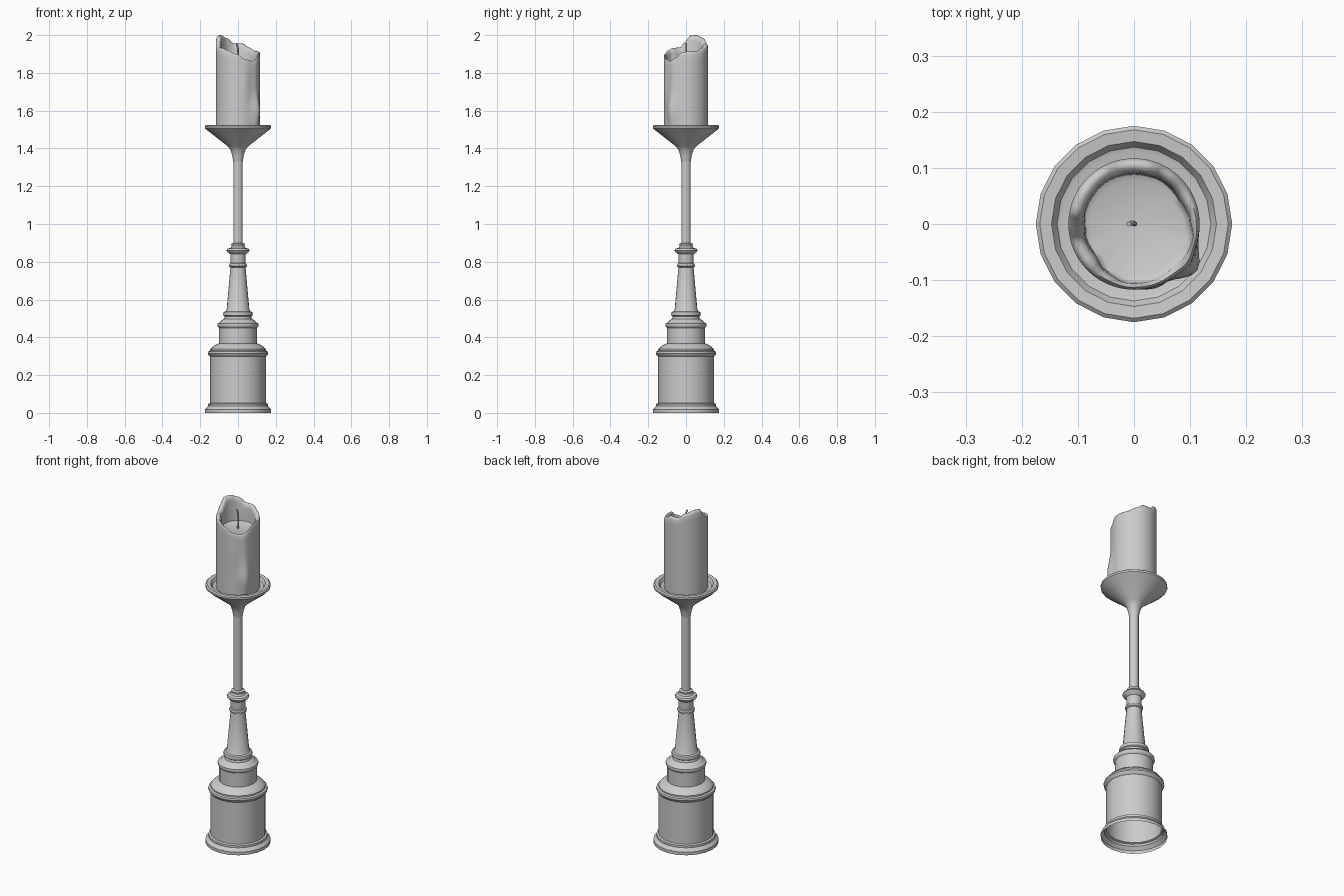
import bpy, bmesh
from math import sin, cos, pi, radians, exp

if "Cube" in bpy.data.objects:
    bpy.data.objects.remove(bpy.data.objects["Cube"])


def make_object(name, rings, cap_end=False, angle=32):
    """Skin a list of closed point rings; optionally close the last one to a point."""
    bm = bmesh.new()
    loops = [[bm.verts.new(p) for p in ring] for ring in rings]
    n = len(loops[0])
    for a, b in zip(loops, loops[1:]):
        for i in range(n):
            j = (i + 1) % n
            bm.faces.new((a[i], a[j], b[j], b[i]))
    if cap_end:
        z = sum(v.co.z for v in loops[-1]) / n
        tip = bm.verts.new((0, 0, z))
        for i in range(n):
            bm.faces.new((loops[-1][i], loops[-1][(i + 1) % n], tip))
    mesh = bpy.data.meshes.new(name)
    bm.to_mesh(mesh)
    bm.free()
    mesh.shade_smooth()
    mesh.set_sharp_from_angle(angle=radians(angle))
    ob = bpy.data.objects.new(name, mesh)
    bpy.context.collection.objects.link(ob)
    return ob


def lathe(name, profile, sides=20, cap_end=False):
    rings = [[(r * cos(2 * pi * i / sides), r * sin(2 * pi * i / sides), z)
              for i in range(sides)] for r, z in profile]
    return make_object(name, rings, cap_end)


# Hollow drum base with mouldings, open underneath
lathe("base", [(.175, 0), (.175, .018), (.168, .026), (.158, .036), (.158, .048),
               (.147, .052), (.147, .298), (.155, .305), (.160, .315), (.158, .325),
               (.147, .329), (.147, .337), (.138, .348), (.120, .360), (.101, .368),
               (.101, .450), (.107, .456), (.110, .465), (.108, .474), (.095, .480),
               (.088, .490), (.073, .498)])

# Tapered column with collars
lathe("column", [(.073, .498), (.070, .510), (.077, .515), (.079, .524), (.076, .534),
                 (.066, .538), (.060, .548), (.040, .770), (.046, .774), (.048, .782),
                 (.045, .790), (.039, .793), (.041, .840), (.054, .850), (.061, .860),
                 (.056, .869), (.040, .874), (.034, .884), (.036, .894), (.025, .900)])

# Slim stem
lathe("stem", [(.025, .90), (.025, 1.33)])

# Drip dish
lathe("dish", [(.025, 1.33), (.030, 1.36), (.039, 1.392), (.055, 1.412), (.165, 1.498),
               (.175, 1.508), (.175, 1.519), (.168, 1.525), (.147, 1.523),
               (.137, 1.507), (.128, 1.504)], cap_end=True)

# Candle: uneven melted rim as angle, rim height, inner radius
RIM = [(0, 1.912, .100), (30, 1.915, .092), (60, 1.935, .092), (75, 1.955, .090),
       (100, 1.955, .090), (125, 1.985, .091), (150, 2.0, .090), (168, 1.997, .090),
       (182, 1.965, .088), (196, 1.935, .090), (220, 1.932, .089), (240, 1.918, .098),
       (265, 1.900, .105), (290, 1.872, .105), (312, 1.862, .103), (332, 1.880, .107),
       (348, 1.908, .107), (360, 1.912, .100)]


def rim_at(deg):
    for (a, h0, r0), (b, h1, r1) in zip(RIM, RIM[1:]):
        if a <= deg <= b:
            t = (deg - a) / (b - a)
            t = t * t * (3 - 2 * t)
            return h0 + (h1 - h0) * t, r0 + (r1 - r0) * t


def outer_radius(deg, z):
    # Wax run down the front right side, swelling near the foot
    d = (deg - 323) / (10 + 4 * exp(-((z - 1.60) / .06) ** 2))
    run = .006 + .017 * exp(-((z - 1.60) / .075) ** 2)
    side = .004 * exp(-((deg - 290) / 10) ** 2) * exp(-((z - 1.74) / .08) ** 2)
    return .117 + run * exp(-d * d) + side


N, LEVELS, POOL = 60, 14, 1.85
rings = [[] for _ in range(LEVELS + 8)]
for i in range(N):
    deg = 360 * i / N
    h, ri = rim_at(deg)
    top = h - .014
    column = []
    for k in range(LEVELS + 1):
        z = 1.504 + (top - 1.504) * k / LEVELS
        column.append((outer_radius(deg, z), z))
    ro = column[-1][0]
    w = ro - ri
    column += [(ro - .12 * w, h - .005), (ro - .35 * w, h), (ro - .65 * w, h - .002),
               (ri + .1 * w, h - .010), (ri, max(POOL + .003, h - .028)),
               (ri - .002, POOL + .002), (ri - .012, POOL - .003)]
    a = radians(deg)
    for ring, (r, z) in zip(rings, column):
        ring.append((r * cos(a), r * sin(a), z))
make_object("candle", rings, cap_end=True, angle=60)

# Wick
curve = bpy.data.curves.new("wick", 'CURVE')
curve.dimensions = '3D'
curve.bevel_depth = .0045
curve.bevel_resolution = 2
curve.use_fill_caps = True
spline = curve.splines.new('POLY')
path = [(0, 0, 1.84), (.001, 0, 1.89), (0, .001, 1.925), (-.004, .002, 1.945), (-.009, 0, 1.957)]
spline.points.add(len(path) - 1)
for p, co in zip(spline.points, path):
    p.co = (*co, 1)
wick = bpy.data.objects.new("wick", curve)
bpy.context.collection.objects.link(wick)
